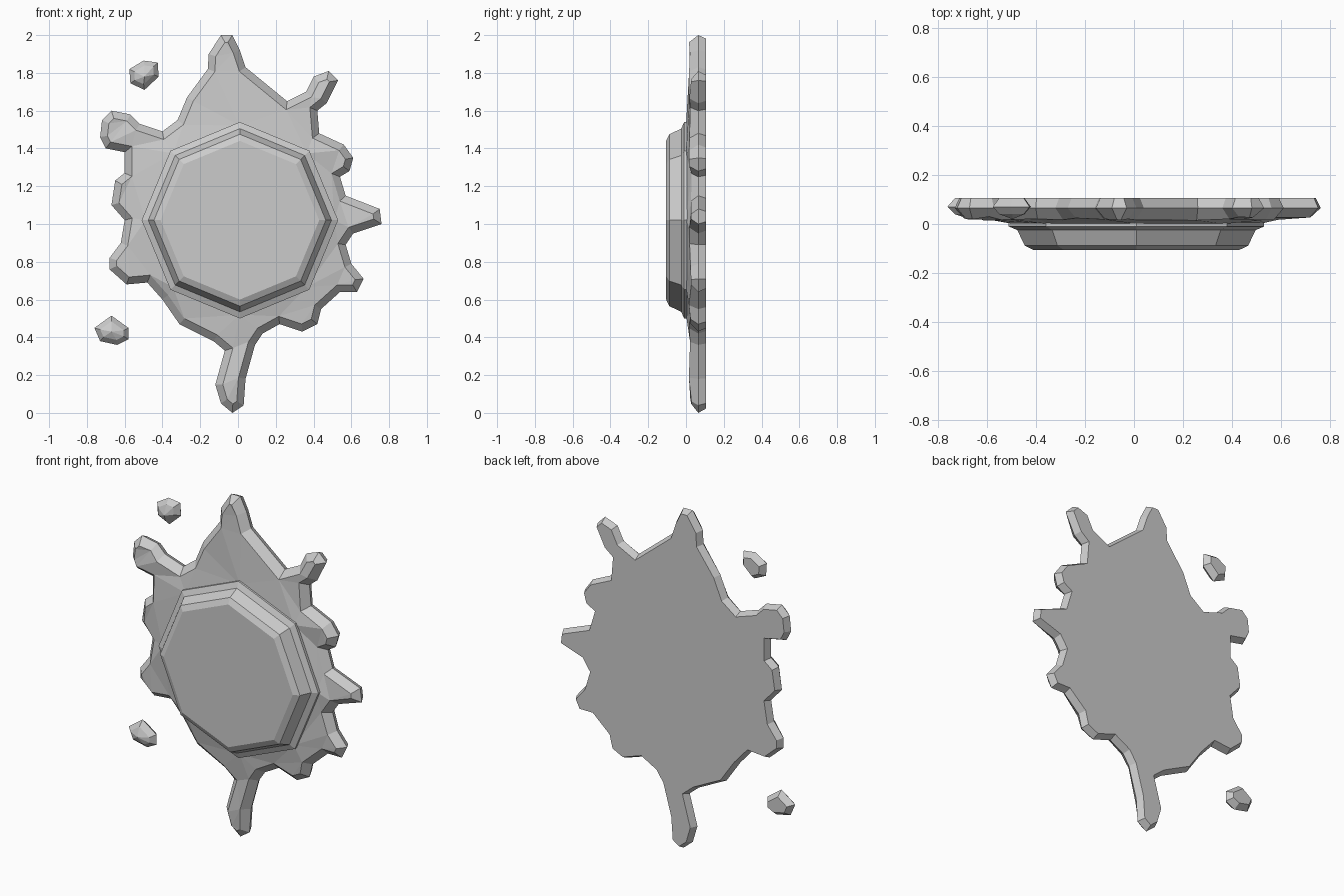
import bpy, bmesh, math, random
from mathutils import Vector

if "Cube" in bpy.data.objects:
    bpy.data.objects.remove(bpy.data.objects["Cube"])

random.seed(4)
CX, CZ = 0.01, 1.02          # centre of the octagonal boss


def finish(bm, name):
    bmesh.ops.recalc_face_normals(bm, faces=bm.faces)
    me = bpy.data.meshes.new(name)
    bm.to_mesh(me)
    bm.free()
    ob = bpy.data.objects.new(name, me)
    bpy.context.collection.objects.link(ob)
    return ob


def inset(pts, d):
    """Move a clockwise outline inwards by d with limited mitres."""
    out = []
    for i, p in enumerate(pts):
        a = (p - pts[i - 1]).normalized()
        b = (pts[(i + 1) % len(pts)] - p).normalized()
        na, nb = Vector((a.y, -a.x)), Vector((b.y, -b.x))
        m = (na + nb).normalized()
        out.append(p + m * d / max(m.dot(na), 0.6))
    return out


def ring(bm, pts, y):
    vs = [bm.verts.new((p.x, y, p.y)) for p in pts]
    es = [bm.edges.new((vs[i - 1], vs[i])) for i in range(len(vs))]
    return vs, es


def bridge(bm, a, b):
    for i in range(len(a)):
        bm.faces.new((a[i - 1], a[i], b[i], b[i - 1]))


def octagon(r):
    return [Vector((CX + r * math.sin(k * math.pi / 4),
                    CZ + r * math.cos(k * math.pi / 4))) for k in range(8)]


# Splat plate: flat back, bulging rim, faceted front rising to the boss
outline = [Vector(p) for p in (
    (-.09, 2), (-.03, 2), (.01, 1.92), (.04, 1.83), (.26, 1.65), (.36, 1.70),
    (.40, 1.78), (.48, 1.81), (.53, 1.76), (.47, 1.64), (.42, 1.60), (.43, 1.48),
    (.56, 1.42), (.61, 1.35), (.59, 1.28), (.54, 1.25), (.57, 1.15), (.75, 1.08),
    (.76, 1.0), (.61, .95), (.57, .89), (.60, .79), (.665, .71), (.63, .64),
    (.54, .64), (.44, .55), (.42, .47), (.34, .43), (.22, .47), (.13, .42),
    (.09, .36), (.04, .18), (.03, .04), (-.03, 0), (-.09, .05), (-.12, .15),
    (-.07, .33), (-.13, .38), (-.31, .47), (-.40, .60), (-.48, .69), (-.59, .68),
    (-.68, .76), (-.68, .82), (-.62, .90), (-.60, 1.02), (-.67, 1.10),
    (-.65, 1.23), (-.60, 1.27), (-.60, 1.38), (-.70, 1.40), (-.73, 1.46),
    (-.72, 1.55), (-.67, 1.60), (-.57, 1.58), (-.52, 1.53), (-.40, 1.49),
    (-.32, 1.55), (-.27, 1.67), (-.16, 1.82), (-.155, 1.9))]
bm = bmesh.new()
back, back_e = ring(bm, inset(outline, 0.018), 0.105)
rim, _ = ring(bm, outline, 0.065)
front, front_e = ring(bm, inset(outline, 0.038), 0.0)
hub, hub_e = ring(bm, octagon(0.50), 0.0)
bridge(bm, back, rim)
bridge(bm, rim, front)
bmesh.ops.triangle_fill(bm, use_beauty=True, edges=back_e, normal=(0, 1, 0))
bmesh.ops.triangle_fill(bm, use_beauty=True, edges=front_e + hub_e, normal=(0, -1, 0))
for v in front:                       # uneven front edge
    v.co.y = random.uniform(0.014, 0.03)
finish(bm, "splat_plate")

# Octagonal boss with a thin flange and bevelled face
bm = bmesh.new()
rings = [ring(bm, octagon(r), y)[0] for r, y in (
    (.52, .03), (.52, -.01), (.485, -.025), (.455, -.088), (.42, -.105))]
for a, b in zip(rings, rings[1:]):
    bridge(bm, a, b)
bm.faces.new(rings[0])
bm.faces.new(rings[-1])
finish(bm, "octagonal_boss")


# Loose droplets: small faceted lumps beside the splat
def droplet(name, pts, peak):
    pts = [Vector(p) for p in pts]
    bm = bmesh.new()
    b = ring(bm, inset(pts, 0.025), 0.105)[0]
    r = ring(bm, pts, 0.07)[0]
    f = ring(bm, inset(pts, 0.025), 0.04)[0]
    bridge(bm, b, r)
    bridge(bm, r, f)
    bm.faces.new(b)
    tip = bm.verts.new((peak[0], 0.02, peak[1]))
    for i in range(len(f)):
        bm.faces.new((f[i - 1], f[i], tip))
    finish(bm, name)


droplet("upper_droplet", ((-.575, 1.82), (-.50, 1.865), (-.425, 1.855),
                          (-.42, 1.78), (-.495, 1.71), (-.57, 1.745)), (-.495, 1.78))
droplet("lower_droplet", ((-.67, .515), (-.58, .45), (-.58, .39),
                          (-.64, .36), (-.73, .38), (-.76, .45)), (-.67, .43))
